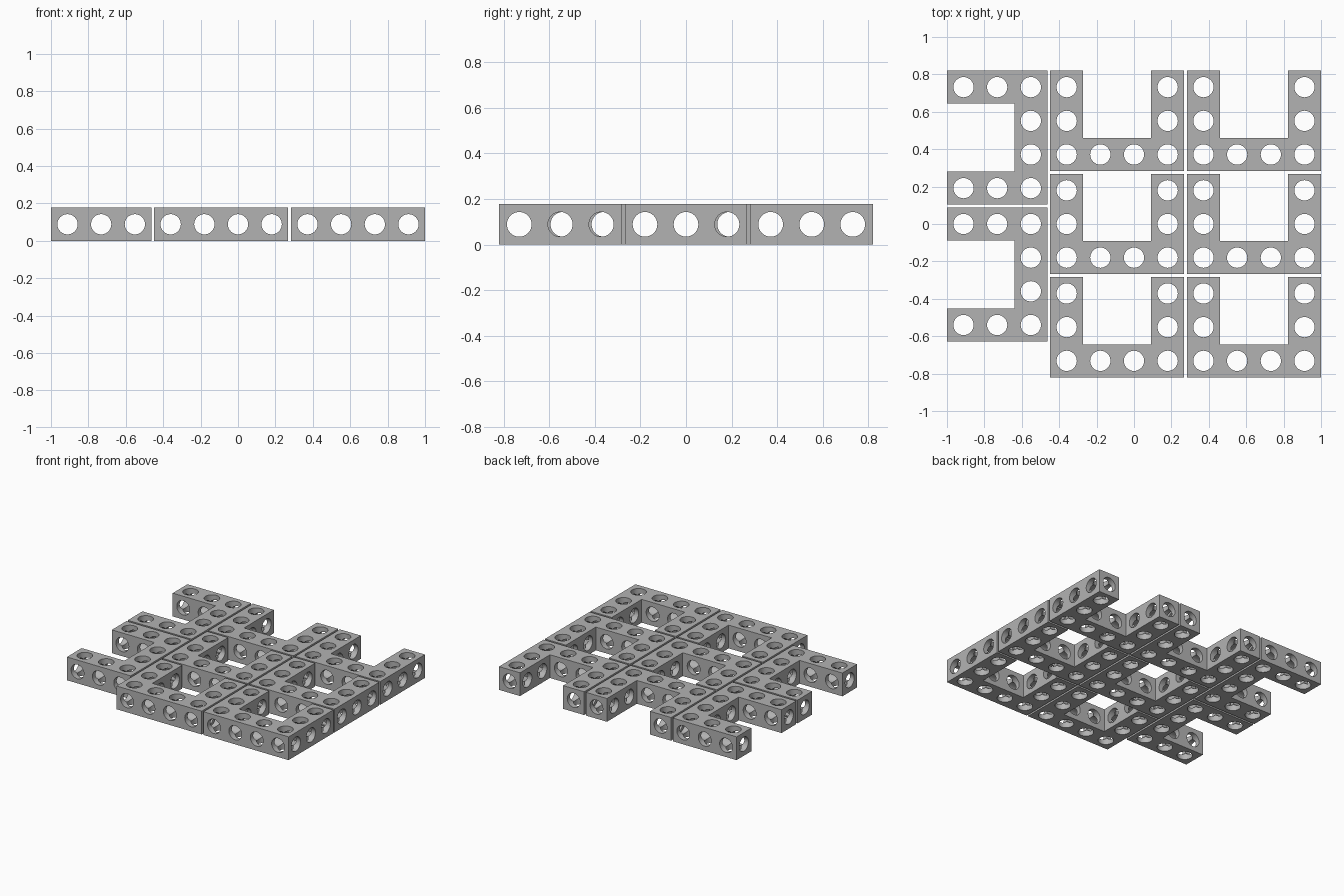
import bpy, bmesh, math
from mathutils import Matrix, Vector

if "Cube" in bpy.data.objects:
    bpy.data.objects.remove(bpy.data.objects["Cube"])

PITCH, W, GAP, R = 0.18, 0.177, 0.0145, 0.0542
LONG, SHORT = 3 * PITCH + W, 2 * PITCH + W   # bracket width and depth

grey = bpy.data.materials.new("mid grey")
grey.diffuse_color = (0.45, 0.45, 0.45, 1)
grey.use_nodes = True
grey.node_tree.nodes["Principled BSDF"].inputs["Base Color"].default_value = grey.diffuse_color


def finish(name, bm):
    mesh = bpy.data.meshes.new(name)
    bm.to_mesh(mesh)
    bm.free()
    ob = bpy.data.objects.new(name, mesh)
    bpy.context.collection.objects.link(ob)
    return ob


# U-shaped bracket body, open towards +y, lower left corner at the origin
bm = bmesh.new()
outline = [(0, 0), (LONG, 0), (LONG, SHORT), (LONG - W, SHORT),
           (LONG - W, W), (W, W), (W, SHORT), (0, SHORT)]
base = bm.faces.new([bm.verts.new((x, y, 0)) for x, y in outline])
top = bmesh.ops.extrude_face_region(bm, geom=[base])["geom"]
bmesh.ops.translate(bm, verts=[v for v in top if isinstance(v, bmesh.types.BMVert)],
                    vec=(0, 0, W))
bmesh.ops.recalc_face_normals(bm, faces=bm.faces)
bracket = finish("bracket_1", bm)
bracket.data.materials.append(grey)

# Rows of holes along each of the three axes
cells = [(i, 0) for i in range(4)] + [(i, j) for i in (0, 3) for j in (1, 2)]
at = lambda k: W / 2 + k * PITCH
mid = W / 2
holes = {
    "Z": [Vector((at(i), at(j), mid)) for i, j in cells],
    "X": [Vector((LONG / 2, at(j), mid)) for j in range(3)],
    "Y": [Vector((at(i), SHORT / 2, mid)) for i in range(4)],
}
turn = {"Z": Matrix(), "X": Matrix.Rotation(math.pi / 2, 4, "Y"),
        "Y": Matrix.Rotation(math.pi / 2, 4, "X")}
cutters = []
for axis, centres in holes.items():
    bm = bmesh.new()
    for c in centres:
        bmesh.ops.create_cone(bm, cap_ends=True, segments=32, radius1=R, radius2=R,
                              depth=0.4 if axis == "Z" else 1.0,
                              matrix=Matrix.Translation(c) @ turn[axis])
    cutter = finish("hole_cutter_" + axis.lower(), bm)
    cutter.hide_render = True
    cutters.append(cutter)
    mod = bracket.modifiers.new("holes", "BOOLEAN")
    mod.operation, mod.solver, mod.object = "DIFFERENCE", "EXACT", cutter

bpy.context.view_layer.objects.active = bracket
bracket.select_set(True)
for mod in list(bracket.modifiers):
    bpy.ops.object.modifier_apply(modifier=mod.name)
for cutter in cutters:
    bpy.data.objects.remove(cutter)
bpy.ops.object.shade_smooth_by_angle(angle=math.radians(30))

# Two columns of three upright brackets, and two turned ones on the left
Y0 = -(3 * SHORT + 2 * GAP) / 2
places = [(x, Y0 + r * (SHORT + GAP), 0)
          for x in (1 - LONG, 1 - 2 * LONG - GAP) for r in range(3)]
places += [(-1 + SHORT, -Y0 - n * LONG - (n - 1) * GAP, math.pi / 2) for n in (1, 2)]
for n, (x, y, angle) in enumerate(places):
    ob = bracket if n == 0 else bracket.copy()
    if n:
        ob.name = f"bracket_{n + 1}"
        bpy.context.collection.objects.link(ob)
    ob.location = (x, y, 0)
    ob.rotation_euler = (0, 0, angle)
